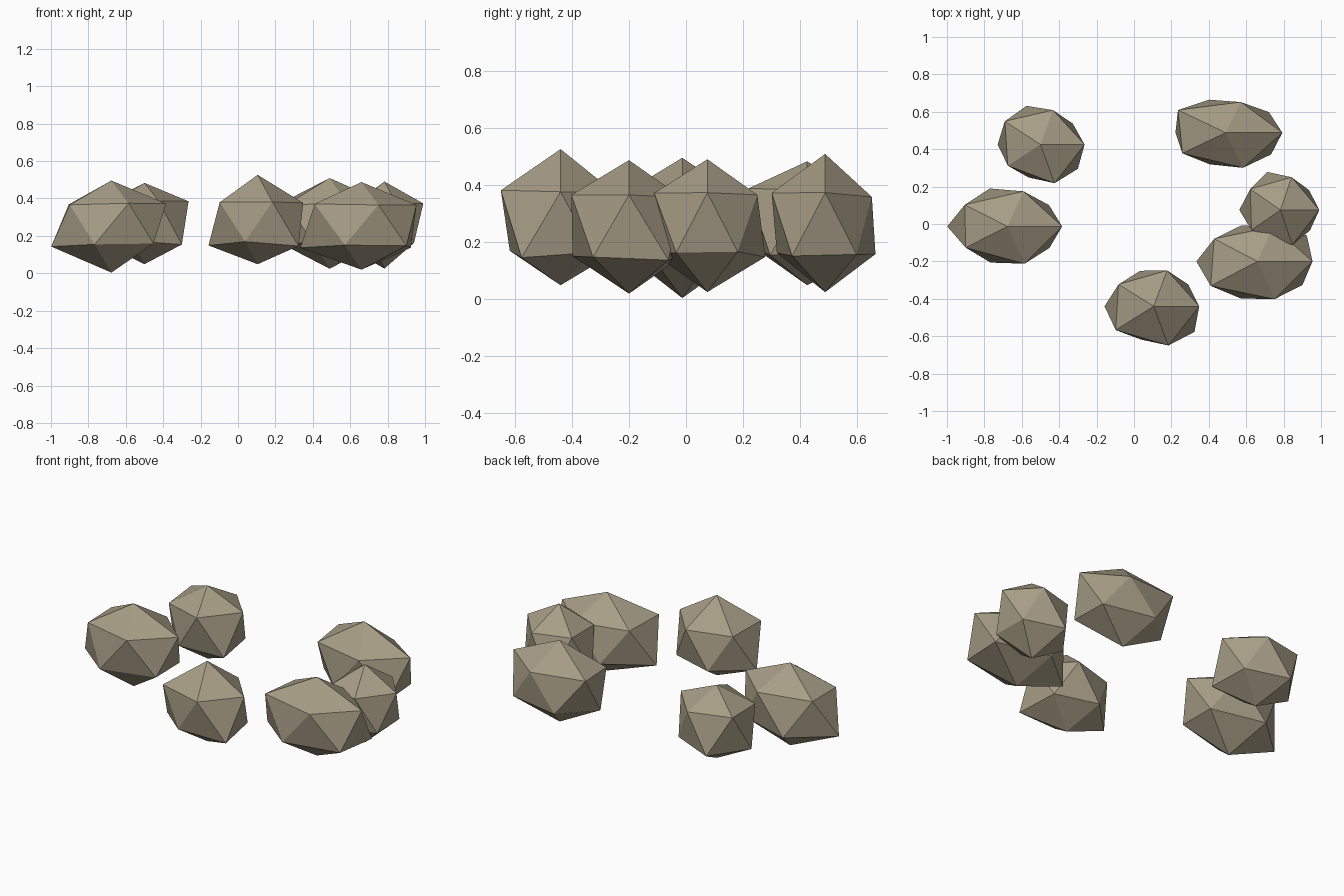
import bpy, bmesh, math

stone = bpy.data.materials.new("warm_grey_stone")
stone.diffuse_color = (0.39, 0.34, 0.24, 1)

HEIGHT = 0.24  # half height shared by all rocks


def ring_order(v):
    """Bottom to top, then anticlockwise from +x."""
    angle = round(math.atan2(v.co.y, v.co.x), 3) % 6.283
    return round(v.co.z, 2), angle


def rock(name, centre, sx, sy, bulge):
    """Stretched icosahedron, each corner pushed in or out by its bulge factor."""
    bm = bmesh.new()
    bmesh.ops.create_icosphere(bm, subdivisions=1, radius=1)
    for v, f in zip(sorted(bm.verts, key=ring_order), bulge):
        v.co.x *= sx * f
        v.co.y *= sy * f
        v.co.z *= HEIGHT * f
    mesh = bpy.data.meshes.new(name)
    bm.to_mesh(mesh)
    bm.free()
    mesh.materials.append(stone)
    obj = bpy.data.objects.new(name, mesh)
    obj.location = centre
    bpy.context.collection.objects.link(obj)


# Loose ring of rocks; bulge = bottom, lower ring, upper ring, top
rock("rock_front", (0.105, -0.44, 0.267), 0.267, 0.23,
     (.91, .96, .97, 1.10, .91, 1.13, 1.02, .98, .97, 1.05, 1.07, 1.08))
rock("rock_left", (-0.677, -0.013, 0.263), 0.321, 0.225,
     (1.08, .96, 1.06, 1.12, 1.01, .97, 1.02, .98, .98, .96, 1.04, .97))
rock("rock_back_left", (-0.5, 0.425, 0.272), 0.251, 0.225,
     (.93, .95, 1.08, 1.02, .92, 1.10, 1.05, .96, 1.05, .96, 1.08, .88))
rock("rock_back_right", (0.49, 0.488, 0.262), 0.326, 0.214,
     (.99, .98, .97, .92, .93, 1.03, 1.04, .90, 1.08, .98, 1.03, 1.03))
rock("rock_right", (0.783, 0.075, 0.265), 0.23, 0.219,
     (1.0, .92, 1.09, 1.07, 1.0, .95, 1.01, .94, .97, .93, 1.0, .94))
rock("rock_front_right", (0.66, -0.2, 0.257), 0.326, 0.235,
     (.99, 1.12, .96, 1.12, .99, 1.02, 1.01, .93, .98, 1.06, 1.01, .96))
